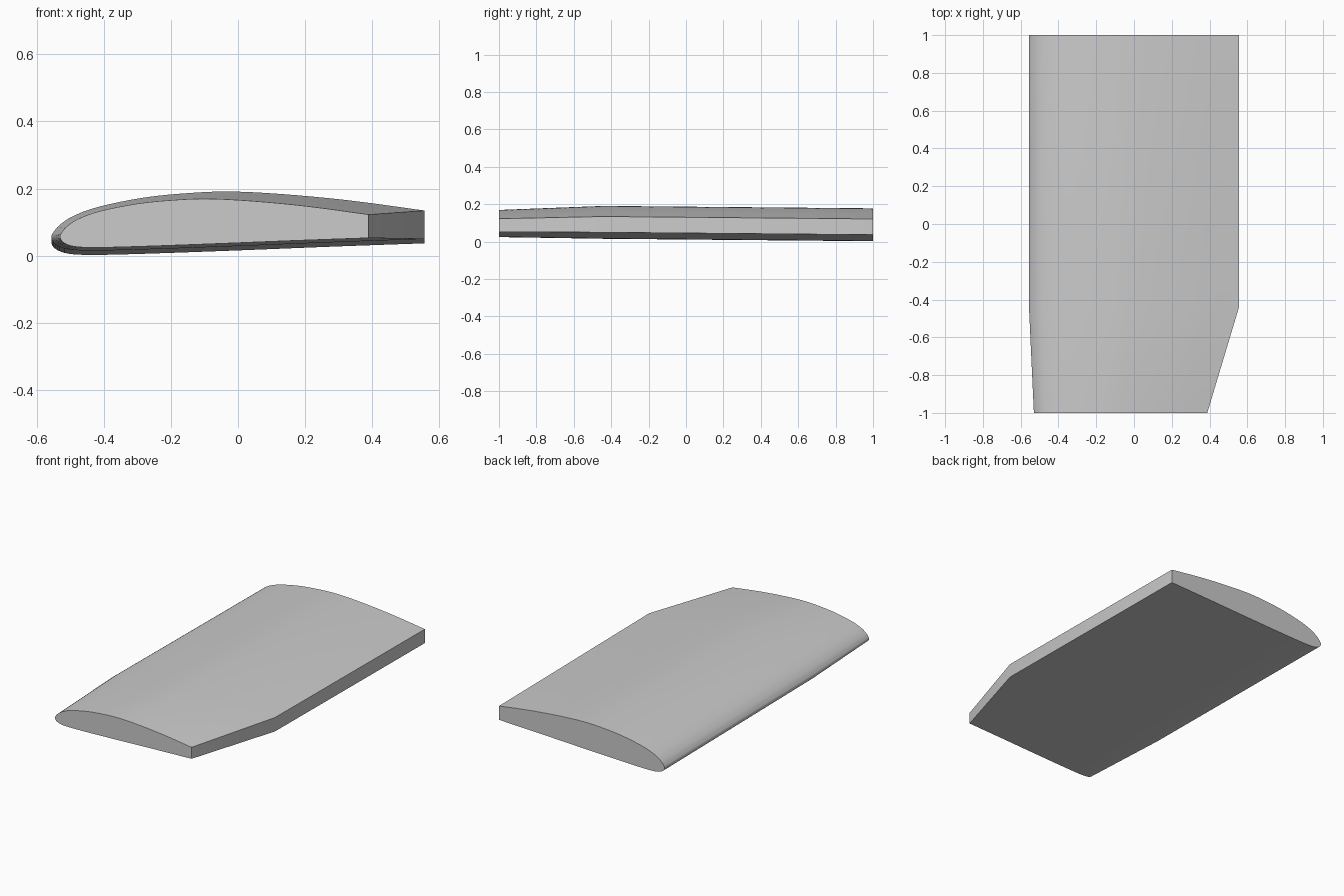
import bpy
import bmesh
import math
from mathutils import Vector

if "Cube" in bpy.data.objects:
    bpy.data.objects.remove(bpy.data.objects["Cube"], do_unlink=True)

# Aerofoil for a chord of 1: upper trailing edge, round the nose, lower trailing edge
PROFILE = [
    (1, .076), (.8, .103), (.62, .12), (.48, .127), (.37, .123), (.25, .111),
    (.13, .087), (.06, .062), (.022, .037), (.005, .017), (0, .005),
    (.005, -.009), (.022, -.021), (.055, -.029), (.12, -.031), (.25, -.028),
    (.5, -.019), (.75, -.009), (1, 0),
]

# Stations along the span: y, leading edge x, chord, height of lower trailing edge
STATIONS = [
    (-1, -.53, .918, .053),
    (-.44, -.556, 1.112, .05),
    (1, -.556, 1.112, .037),
]


def smooth_profile(points, steps=4):
    """Curve through the points, with a straight run-out at both ends."""
    p = [Vector(q) for q in points]
    p = [2 * p[0] - p[1]] + p + [2 * p[-1] - p[-2]]
    curve = []
    for a, b, c, d in zip(p, p[1:], p[2:], p[3:]):
        for i in range(steps):
            t = i / steps
            curve.append(b + t / 2 * ((c - a) + t * (2 * a - 5 * b + 4 * c - d)
                                      + t * t * (3 * (b - c) + d - a)))
    return curve + [p[-2]]


def loft(name, section, stations, material):
    """Skin the scaled section across the stations and cap both ends."""
    bm = bmesh.new()
    rings = [[bm.verts.new((x + chord * s.x, y, z + chord * s.y)) for s in section]
             for y, x, chord, z in stations]
    count = len(section)
    for near, far in zip(rings, rings[1:]):
        for i in range(count):
            j = (i + 1) % count
            bm.faces.new((near[i], near[j], far[j], far[i]))
    bm.faces.new(rings[0])
    bm.faces.new(rings[-1])
    bmesh.ops.recalc_face_normals(bm, faces=bm.faces)
    mesh = bpy.data.meshes.new(name)
    bm.to_mesh(mesh)
    bm.free()
    mesh.materials.append(material)
    obj = bpy.data.objects.new(name, mesh)
    bpy.context.collection.objects.link(obj)
    return obj


# Plain grey
grey = bpy.data.materials.new("plain_grey")
grey.use_nodes = True
grey.diffuse_color = (.6, .6, .6, 1)
grey.node_tree.nodes["Principled BSDF"].inputs["Base Color"].default_value = (.6, .6, .6, 1)

# Wing panel with a tapered tip
wing = loft("wing_panel", smooth_profile(PROFILE), STATIONS, grey)
bpy.ops.object.select_all(action="DESELECT")
wing.select_set(True)
bpy.context.view_layer.objects.active = wing
bpy.ops.object.shade_smooth_by_angle(angle=math.radians(30))
